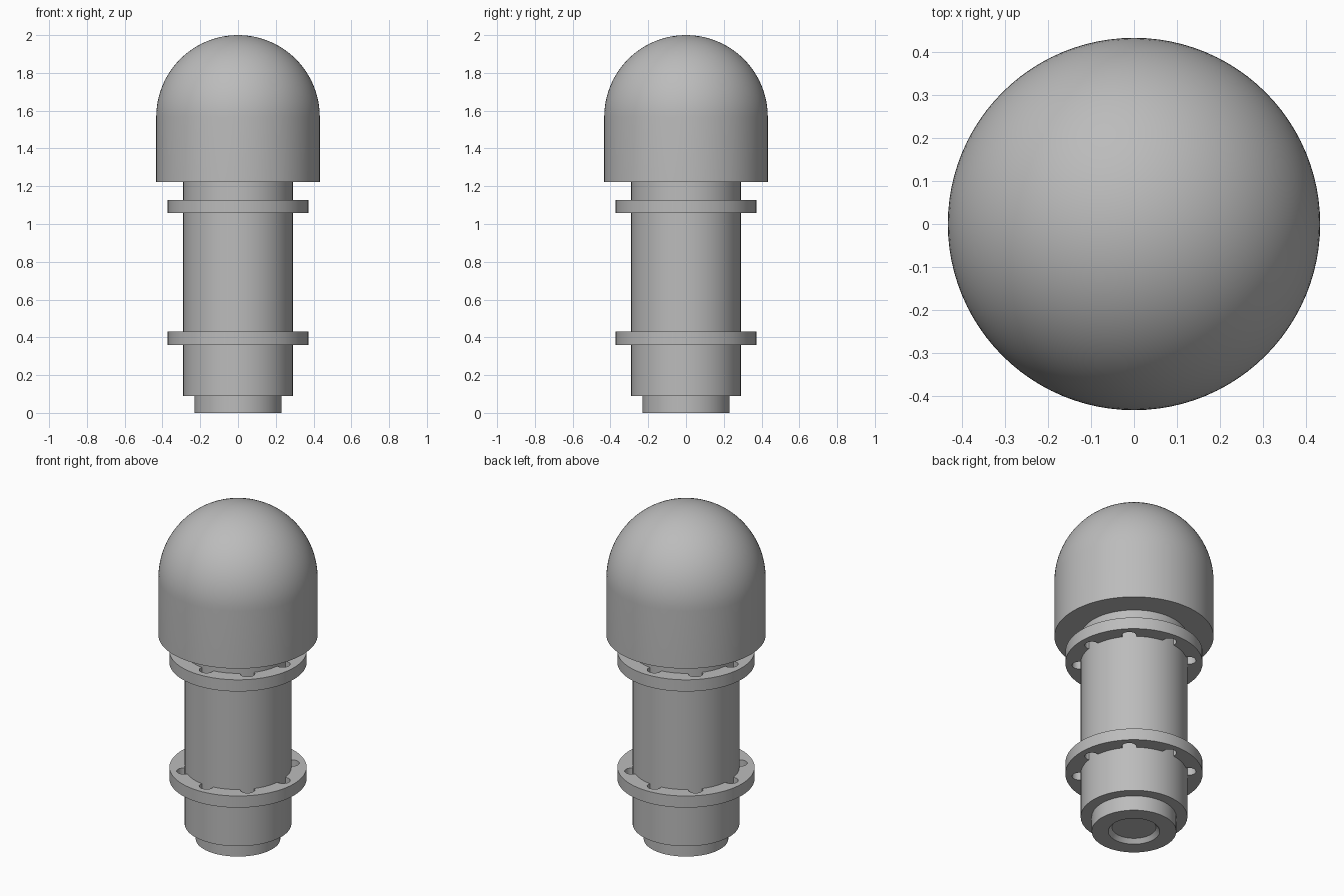
import bpy
import bmesh
from math import sin, cos, pi, radians
from mathutils import Matrix, Vector

cube = bpy.data.objects.get("Cube")
if cube:
    bpy.data.objects.remove(cube, do_unlink=True)

SEGMENTS = 96

grey = bpy.data.materials.new("plain grey")
grey.use_nodes = True
COLOUR = (0.5, 0.5, 0.5, 1)
grey.diffuse_color = COLOUR
grey.node_tree.nodes["Principled BSDF"].inputs["Base Color"].default_value = COLOUR


def add_object(name, bm):
    bmesh.ops.recalc_face_normals(bm, faces=bm.faces)
    mesh = bpy.data.meshes.new(name)
    bm.to_mesh(mesh)
    bm.free()
    mesh.materials.append(grey)
    obj = bpy.data.objects.new(name, mesh)
    bpy.context.collection.objects.link(obj)
    return obj


def smooth(obj):
    bpy.ops.object.select_all(action='DESELECT')
    obj.select_set(True)
    bpy.context.view_layer.objects.active = obj
    bpy.ops.object.shade_smooth_by_angle(angle=radians(30))


def lathe(name, profile, closed=False):
    """Spin a (radius, z) profile around the z axis."""
    bm = bmesh.new()
    verts = [bm.verts.new((r, 0, z)) for r, z in profile]
    edges = [bm.edges.new(pair) for pair in zip(verts, verts[1:])]
    if closed:
        edges.append(bm.edges.new((verts[-1], verts[0])))
    bmesh.ops.spin(bm, geom=verts + edges, cent=(0, 0, 0), axis=(0, 0, 1),
                   angle=2 * pi, steps=SEGMENTS, use_duplicate=False)
    bmesh.ops.remove_doubles(bm, verts=bm.verts, dist=1e-5)
    return add_object(name, bm)


# Shaft with a narrower foot and a shallow dimple underneath
smooth(lathe("shaft", [(0, 0.025), (0.12, 0.025), (0.14, 0), (0.23, 0),
                       (0.23, 0.09), (0.29, 0.09), (0.29, 1.24), (0, 1.24)]))

# Domed cap
CAP_R, CAP_Z = 0.433, 1.567
dome = [(CAP_R * cos(a), CAP_Z + CAP_R * sin(a))
        for a in (i * pi / 48 for i in range(24))]
smooth(lathe("domed_cap", [(0, 1.222), (CAP_R, 1.222)] + dome + [(0, 2)]))


# Flanges with eight holes around the shaft
def flange(name, low, high):
    ring = lathe(name, [(0.27, low), (0.373, low), (0.373, high), (0.27, high)],
                 closed=True)
    bm = bmesh.new()
    for i in range(8):
        place = Matrix.Rotation(i * pi / 4, 4, 'Z') @ Matrix.Translation(
            Vector((0.298, 0, (low + high) / 2)))
        bmesh.ops.create_cone(bm, cap_ends=True, segments=24, radius1=0.04,
                              radius2=0.04, depth=0.2, matrix=place)
    cutter = add_object(name + "_hole_cutter", bm)
    cutter.hide_render = True
    cut = ring.modifiers.new("holes", 'BOOLEAN')
    cut.operation = 'DIFFERENCE'
    cut.solver = 'EXACT'
    cut.object = cutter
    bpy.context.view_layer.objects.active = ring
    bpy.ops.object.modifier_apply(modifier=cut.name)
    bpy.data.objects.remove(cutter, do_unlink=True)
    smooth(ring)


flange("lower_flange", 0.36, 0.43)
flange("upper_flange", 1.057, 1.127)
